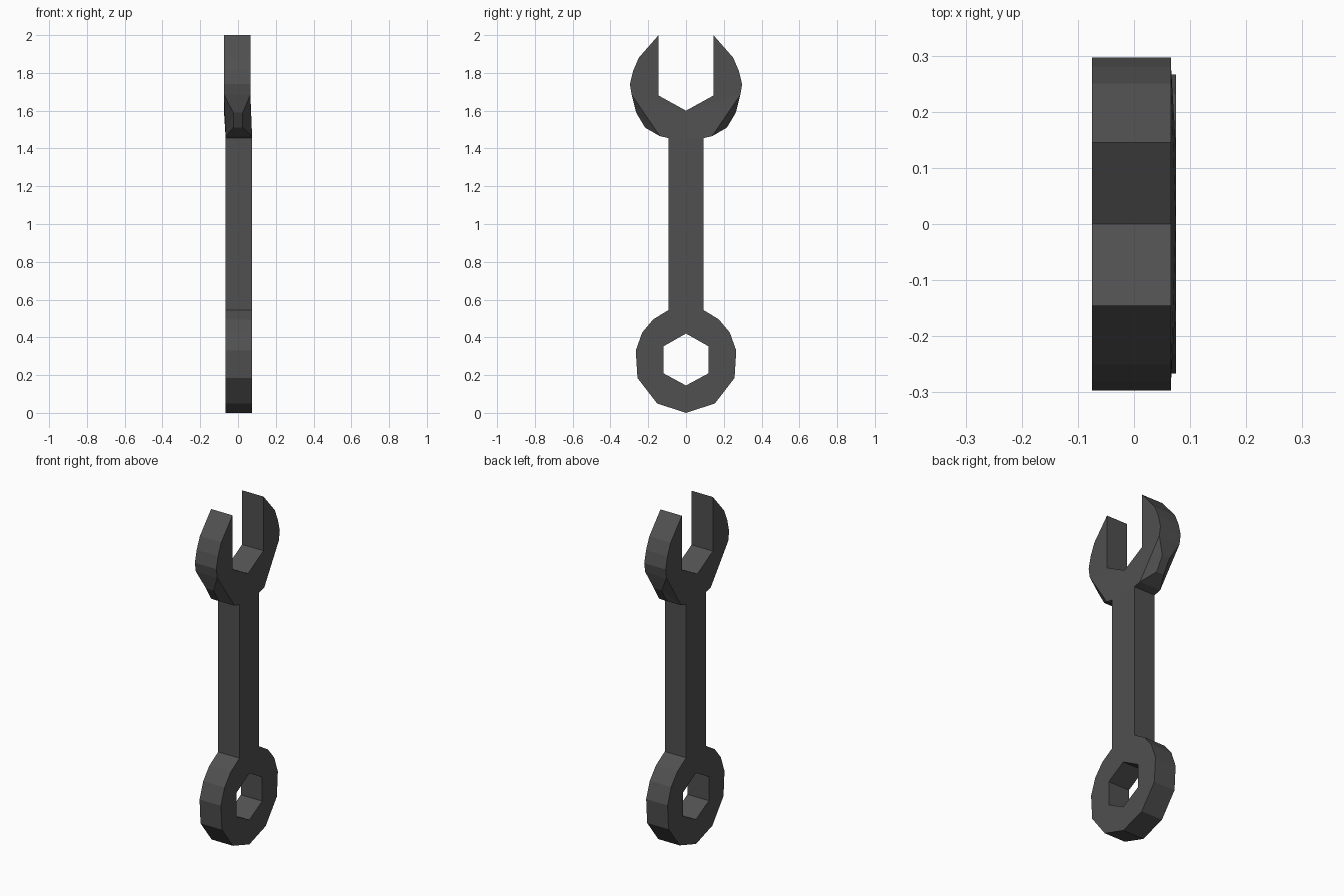
import bpy
import bmesh

cube = bpy.data.objects.get("Cube")
if cube:
    bpy.data.objects.remove(cube, do_unlink=True)

# Dark steel
steel = bpy.data.materials.new("dark steel")
steel.use_nodes = True
color = (0.08, 0.08, 0.08, 1)
steel.diffuse_color = color
steel.node_tree.nodes["Principled BSDF"].inputs["Base Color"].default_value = color

HALF = 0.07       # half thickness
OFFSET = 0.0045   # jaw and handle are set slightly apart in depth

# Half outline (y, z), split at the neck
notch, neck_mid, neck = (0, 1.6), (0, 1.455), (0.092, 1.455)
cheek, throat = (0.288, 1.685), (0.138, 1.465)
jaw = [notch, (0.145, 1.68), (0.145, 2), (0.25, 1.88), (0.28, 1.81), (0.297, 1.74), cheek]
collar = [notch, cheek, throat, neck, neck_mid]
ring_outer = [(0.092, 0.545), (0.174, 0.495), (0.232, 0.425), (0.266, 0.33),
              (0.257, 0.185), (0.153, 0.05), (0, 0)]
hex_hole = [(0, 0.145), (0.12, 0.21), (0.12, 0.352), (0, 0.42)]
shank = [neck_mid, neck] + ring_outer + hex_hole
ridge = [(0.264, 1.59), (0.216, 1.51)]

bm = bmesh.new()
cache = {}


def vert(p, side, half=HALF):
    key = (p, side)
    if key not in cache:
        shift = -OFFSET if p[1] > 1.55 and p not in ridge else OFFSET
        cache[key] = bm.verts.new((side * half + (0 if p in ridge else shift), p[0], p[1]))
    return cache[key]


# Broad faces on both sides
for side in (-1, 1):
    for outline in (jaw, collar, shank):
        bm.faces.new([vert(p, side) for p in outline])

# Narrow ridge swelling below the cheek
for p in ridge:
    for side in (-1, 1):
        vert(p, side, 0.025)
for side in (-1, 1):
    chain = [vert(p, side) for p in [cheek] + ridge + [throat]]
    bm.faces.new((chain[0], chain[1], chain[3]))
    bm.faces.new((chain[1], chain[2], chain[3]))

# Edge walls around the outline, and the walls of the hexagonal hole
rim = jaw + ridge + [throat, neck] + ring_outer
for path in (rim, hex_hole):
    for a, b in zip(path, path[1:]):
        bm.faces.new((vert(a, -1), vert(b, -1), vert(b, 1), vert(a, 1)))

# Mirror the half across the middle
half_geom = bm.verts[:] + bm.edges[:] + bm.faces[:]
bmesh.ops.mirror(bm, geom=half_geom, axis="Y", merge_dist=0.0001)
bmesh.ops.remove_doubles(bm, verts=bm.verts[:], dist=0.0001)
bmesh.ops.recalc_face_normals(bm, faces=bm.faces[:])

mesh = bpy.data.meshes.new("wrench")
bm.to_mesh(mesh)
bm.free()
mesh.materials.append(steel)
wrench = bpy.data.objects.new("wrench", mesh)
bpy.context.collection.objects.link(wrench)
